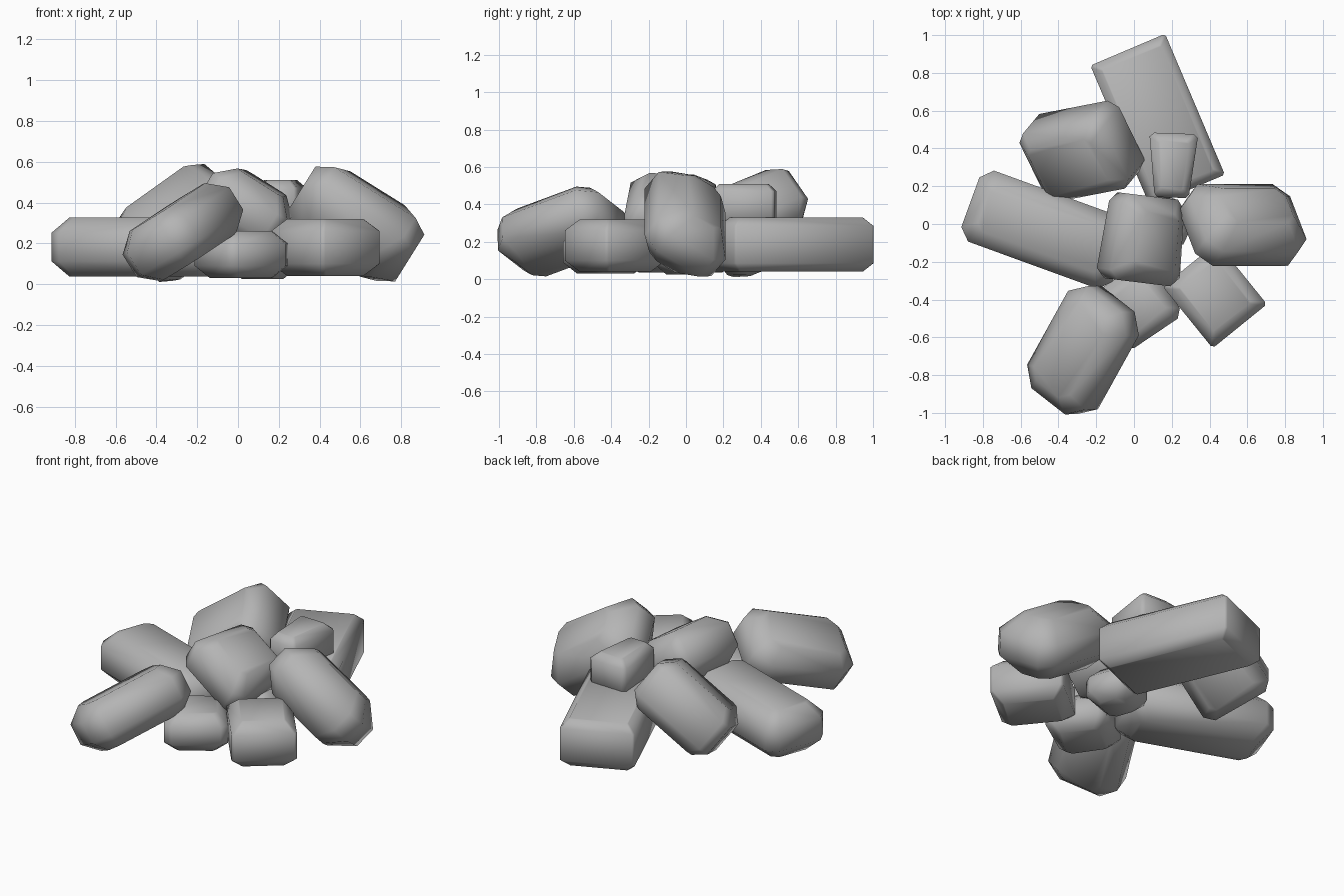
import bpy
import bmesh
from math import radians

cube = bpy.data.objects.get("Cube")
if cube:
    bpy.data.objects.remove(cube, do_unlink=True)

# One plain stone colour
stone = bpy.data.materials.new("stone_grey")
stone.use_nodes = True
GREY = (0.46, 0.46, 0.46, 1)
stone.diffuse_color = GREY
bsdf = stone.node_tree.nodes["Principled BSDF"]
bsdf.inputs["Base Color"].default_value = GREY
bsdf.inputs["Roughness"].default_value = 0.8


def ring(hx, hy, cut, z, taper):
    """Rectangle with clipped corners, narrowed towards -y."""
    pts = []
    for sx in (-1, 1):
        for sy in (-1, 1):
            for x, y in ((hx - cut, hy), (hx, hy - cut)):
                pts.append((sx * x * (1 + taper * sy), sy * y, z))
    return pts


def rock(name, centre, size, turn, bevel, cut, taper=0.0):
    """Chamfered block: hull of two full rings and two inset rings."""
    hx, hy, hz = (s / 2 for s in size)
    bm = bmesh.new()
    for side in (-1, 1):
        full = ring(hx, hy, cut, side * (hz - bevel), taper)
        inset = ring(hx - bevel, hy - bevel, cut * 0.6, side * hz, taper)
        for p in full + inset:
            bm.verts.new(p)
    hull = bmesh.ops.convex_hull(bm, input=bm.verts)
    spare = {v for v in hull["geom_interior"] if isinstance(v, bmesh.types.BMVert)}
    if spare:
        bmesh.ops.delete(bm, geom=list(spare), context="VERTS")
    bmesh.ops.dissolve_limit(bm, angle_limit=radians(1),
                             verts=bm.verts, edges=bm.edges)
    bmesh.ops.recalc_face_normals(bm, faces=bm.faces)
    mesh = bpy.data.meshes.new(name)
    bm.to_mesh(mesh)
    bm.free()
    mesh.materials.append(stone)
    obj = bpy.data.objects.new(name, mesh)
    obj.location = centre
    obj.rotation_euler = [radians(a) for a in turn]
    bpy.context.collection.objects.link(obj)
    # Soften the chamfers
    bpy.ops.object.select_all(action="DESELECT")
    obj.select_set(True)
    bpy.context.view_layer.objects.active = obj
    bpy.ops.object.shade_smooth_by_angle(angle=radians(60))


# Flat blocks lying on the ground
rock("back_long_rock", (0.125, 0.55, 0.185), (0.81, 0.43, 0.29), (0, 0, -67), 0.045, 0.012)
rock("left_long_rock", (-0.467, -0.03, 0.182), (0.85, 0.4, 0.29), (0, 0, -20), 0.075, 0.06)
rock("front_block_rock", (0.428, -0.378, 0.18), (0.37, 0.42, 0.28), (0, 0, 39), 0.06, 0.015)
rock("front_low_rock", (0.015, -0.43, 0.145), (0.36, 0.36, 0.23), (0, 0, 34), 0.06, 0.04)
rock("core_small_rock", (0.12, -0.01, 0.13), (0.3, 0.28, 0.21), (0, 0, 20), 0.06, 0.05)

# Boulders leaning on the pile, each tipped onto a lower edge
rock("back_boulder", (-0.275, 0.385, 0.3), (0.55, 0.43, 0.34), (25, -35, 11), 0.07, 0.05)
rock("left_boulder", (0.575, -0.005, 0.295), (0.63, 0.44, 0.35), (-36, 32, 0), 0.11, 0.08)
rock("front_boulder", (-0.27, -0.667, 0.255), (0.65, 0.43, 0.29), (-27, -18, 61), 0.08, 0.09)

# Rocks resting on top
rock("centre_top_rock", (0.045, -0.08, 0.37), (0.41, 0.46, 0.3), (0, 32, -7), 0.08, 0.05, -0.06)
rock("small_top_rock", (0.205, 0.31, 0.395), (0.22, 0.34, 0.23), (0, 0, -2), 0.04, 0.02, 0.16)
